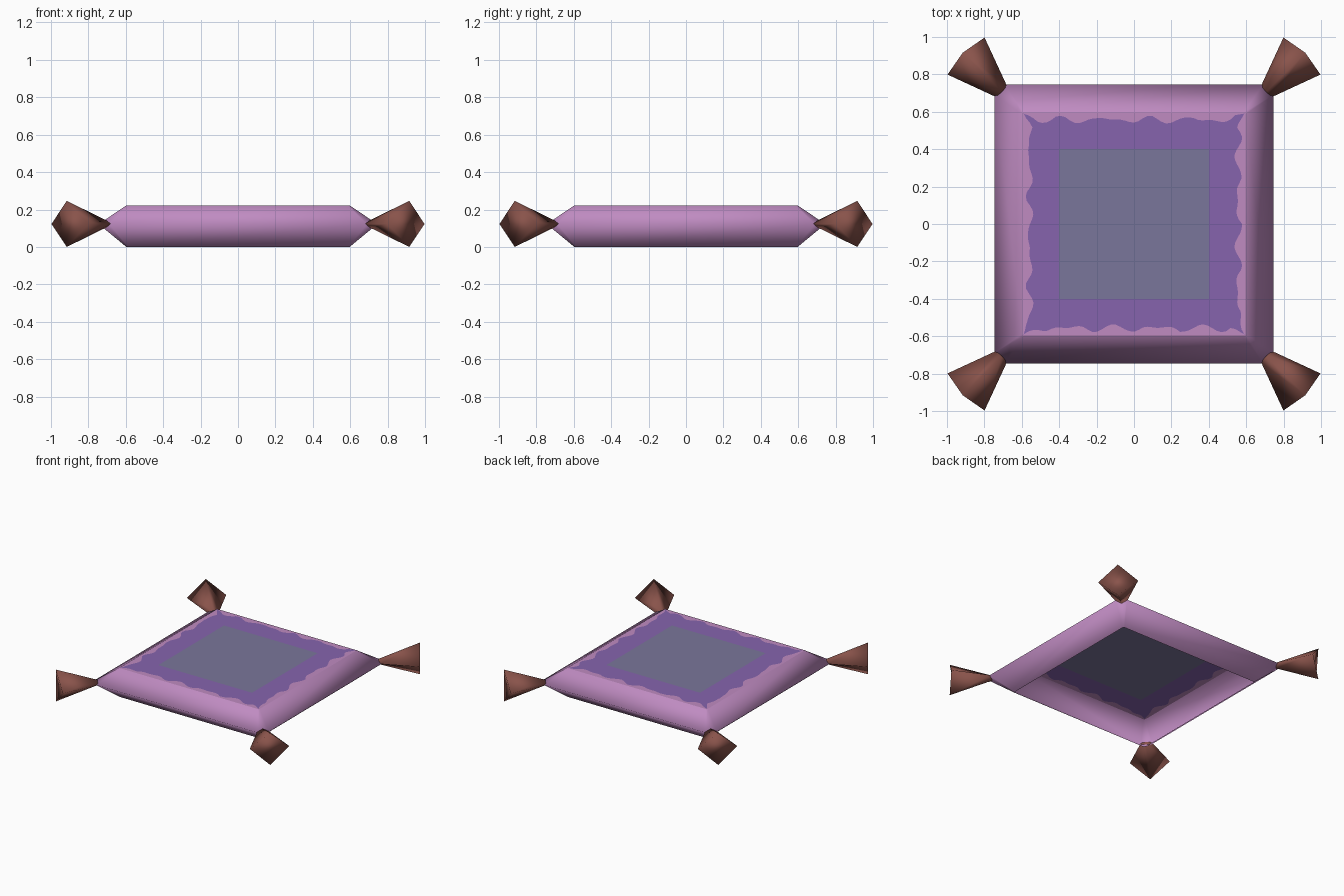
import bpy, bmesh, math

if "Cube" in bpy.data.objects:
    bpy.data.objects.remove(bpy.data.objects["Cube"])


def material(name, r, g, b):
    # sRGB 0-255 to linear
    m = bpy.data.materials.new(name)
    m.diffuse_color = [(c / 255) ** 2.2 for c in (r, g, b)] + [1]
    m.use_nodes = True
    m.node_tree.nodes["Principled BSDF"].inputs["Base Color"].default_value = m.diffuse_color
    return m


pink = material("mauve fabric", 190, 138, 192)
purple = material("purple panel", 133, 100, 172)
grey = material("grey blue centre", 121, 117, 153)
brown = material("brown tassel", 136, 84, 76)


def make(name, verts, faces, mats, smooth):
    me = bpy.data.meshes.new(name)
    me.from_pydata(verts, [], [f[0] for f in faces])
    for m in mats:
        me.materials.append(m)
    for p, f in zip(me.polygons, faces):
        p.material_index = f[1]
        p.use_smooth = smooth
    ob = bpy.data.objects.new(name, me)
    bpy.context.collection.objects.link(ob)
    return ob


def bridge(a, b, n, mat=0):
    # quads between two closed loops starting at indices a and b
    return [((a + i, a + (i + 1) % n, b + (i + 1) % n, b + i), mat) for i in range(n)]


def octagon(r, c, z):
    # square ring with small cut corners
    pts = [(r, -c), (r, c), (c, r), (-c, r), (-r, c), (-r, -c), (-c, -r), (c, -r)]
    return [(x, y, z) for x, y in pts]


TOP, RIM = 0.222, 0.597

# puffed border: open underneath, widest at mid height
rings = octagon(RIM, RIM - 0.01, 0.0) + octagon(0.745, 0.69, 0.122) + octagon(RIM, RIM - 0.01, TOP)
make("cushion_border", rings, bridge(0, 8, 8) + bridge(8, 16, 8), [pink], True)

# top sheet: pink edge, scalloped purple panel, grey centre square
N = 48


def square_loop(radius):
    pts = []
    for side in range(4):
        a = side * math.pi / 2
        ca, sa = round(math.cos(a)), round(math.sin(a))
        for i in range(N):
            t = -1 + 2 * i / N
            r, w = radius(t, side)
            x, y = r, t * w
            pts.append((ca * x - sa * y, sa * x + ca * y, TOP))
    return pts


def wavy(t, side):
    # scallops that fade out toward the corners
    wave = abs(math.sin(t * math.pi * 2.5 + side)) + 0.3 * math.sin(t * 23 + side * 2)
    fade = min(1, (1 - abs(t)) * 8)
    return 0.59 - fade * (0.012 + 0.032 * max(0, wave)), 0.59


verts = square_loop(lambda t, s: (RIM, RIM)) + square_loop(wavy) + square_loop(lambda t, s: (0.4, 0.4))
n = 4 * N
faces = bridge(0, n, n, 0) + bridge(n, 2 * n, n, 1) + [(tuple(range(2 * n, 3 * n)), 2)]
make("top_sheet", verts, faces, [pink, purple, grey], False)

# corner tassels: four-sided flares with diamond ends
for k in range(4):
    a = math.pi / 4 + k * math.pi / 2

    def section(dist, bulge, half, rise, z=0.123):
        pts = []
        for u, v, w in ((dist, -half, 0), (dist + bulge, 0, rise), (dist, half, 0), (dist + bulge, 0, -rise)):
            pts.append((u * math.cos(a) - v * math.sin(a), u * math.sin(a) + v * math.cos(a), z + w))
        return pts

    v = section(1.003, -0.005, 0.042, 0.02) + section(1.27, 0.025, 0.14, 0.123)
    make("corner_tassel_%d" % (k + 1), v, bridge(0, 4, 4) + [((4, 5, 6, 7), 0), ((3, 2, 1, 0), 0)], [brown], True)

# consistent outward normals
for ob in bpy.context.collection.objects:
    bm = bmesh.new()
    bm.from_mesh(ob.data)
    if ob.name.startswith("corner"):
        bmesh.ops.recalc_face_normals(bm, faces=bm.faces)
    elif ob.name == "top_sheet":
        bmesh.ops.reverse_faces(bm, faces=[f for f in bm.faces if f.normal.z < 0])
    bm.to_mesh(ob.data)
    bm.free()
